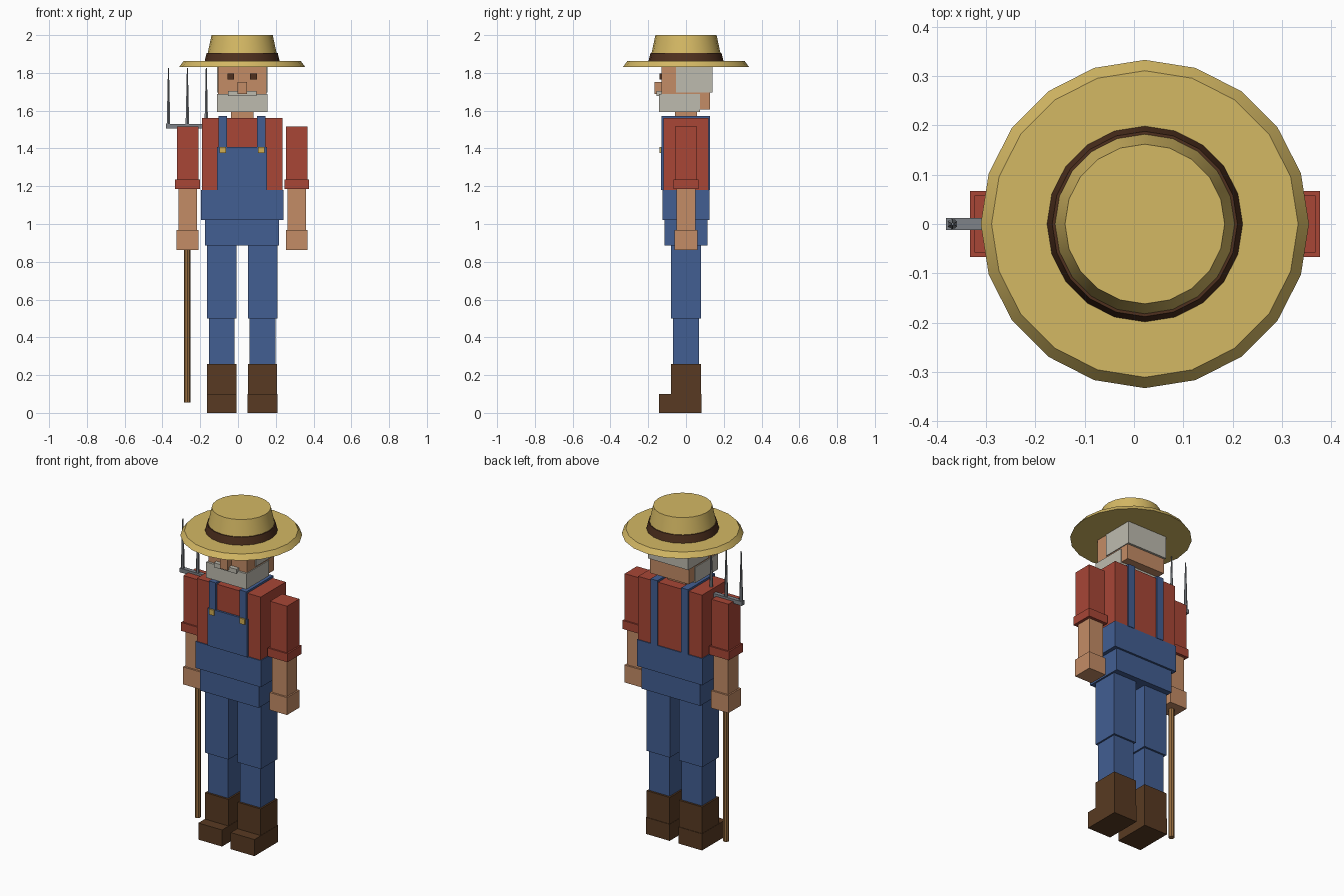
import bpy, math

CX = 0.022  # body centre line


def material(name, rgb):
    lin = [((c / 255 + 0.055) / 1.055) ** 2.4 for c in rgb]
    m = bpy.data.materials.new(name)
    m.diffuse_color = (*lin, 1)
    return m


BLUE = material("denim blue", (66, 94, 146))
RED = material("shirt red", (168, 70, 54))
STRAW = material("straw", (212, 184, 100))
SKIN = material("skin", (196, 140, 102))
BOOT = material("boot brown", (88, 58, 34))
BAND = material("dark brown", (78, 48, 30))
HAIR = material("grey hair", (190, 187, 175))
GOLD = material("brass", (208, 174, 84))
WOOD = material("wood", (152, 110, 64))
METAL = material("steel", (126, 130, 136))


def box(name, mat, x, y, z):
    """Box from (min, max) ranges, x measured from the body centre line."""
    bpy.ops.mesh.primitive_cube_add(
        size=1, location=(CX + sum(x) / 2, sum(y) / 2, sum(z) / 2))
    o = bpy.context.object
    o.name = name
    o.scale = (x[1] - x[0], y[1] - y[0], z[1] - z[0])
    bpy.ops.object.transform_apply(location=False, rotation=False)
    o.data.materials.append(mat)
    return o


def pair(name, mat, cx, w, y, z):
    """Two boxes mirrored about the body centre line."""
    for side, s in (("right", -1), ("left", 1)):
        box(f"{side}_{name}", mat, (s * cx - w / 2, s * cx + w / 2), y, z)


def cone(name, mat, x, z, r1, r2, sides):
    bpy.ops.mesh.primitive_cone_add(
        vertices=sides, radius1=r1, radius2=r2, depth=z[1] - z[0],
        location=(CX + x, 0, sum(z) / 2))
    o = bpy.context.object
    o.name = name
    o.data.materials.append(mat)
    bpy.ops.object.shade_smooth_by_angle(angle=math.radians(30))
    return o


# Boots and legs
pair("boot_shaft", BOOT, 0.108, 0.155, (-0.08, 0.08), (0, 0.26))
pair("boot_foot", BOOT, 0.108, 0.158, (-0.142, 0.083), (0, 0.10))
pair("lower_leg", BLUE, 0.108, 0.136, (-0.068, 0.068), (0.26, 0.5))
pair("upper_leg", BLUE, 0.108, 0.156, (-0.079, 0.079), (0.5, 0.885))

# Dungarees and shirt
box("hips", BLUE, (-0.196, 0.196), (-0.113, 0.113), (0.885, 1.02))
box("waist", BLUE, (-0.218, 0.218), (-0.125, 0.125), (1.02, 1.18))
box("shirt", RED, (-0.213, 0.213), (-0.12, 0.12), (1.18, 1.56))
box("bib", BLUE, (-0.132, 0.132), (-0.132, -0.11), (1.18, 1.407))
pair("front_strap", BLUE, 0.102, 0.045, (-0.131, -0.11), (1.40, 1.572))
pair("shoulder_strap", BLUE, 0.102, 0.045, (-0.131, 0.128), (1.55, 1.572))
pair("back_strap", BLUE, 0.102, 0.045, (0.11, 0.128), (1.18, 1.572))
pair("buckle", GOLD, 0.102, 0.034, (-0.14, -0.13), (1.375, 1.408))

# Arms
pair("sleeve", RED, 0.289, 0.114, (-0.058, 0.058), (1.19, 1.517))
pair("cuff", RED, 0.289, 0.132, (-0.067, 0.067), (1.185, 1.236))
pair("forearm", SKIN, 0.289, 0.098, (-0.049, 0.049), (0.96, 1.19))
pair("hand", SKIN, 0.289, 0.116, (-0.06, 0.06), (0.862, 0.967))

# Head and face
box("neck", SKIN, (-0.06, 0.06), (-0.058, 0.058), (1.55, 1.62))
box("head", SKIN, (-0.129, 0.129), (-0.13, 0.126), (1.605, 1.85))
box("hair", HAIR, (-0.134, 0.134), (-0.052, 0.139), (1.697, 1.845))
box("beard", HAIR, (-0.134, 0.134), (-0.143, 0.074), (1.594, 1.688))
box("moustache", HAIR, (-0.075, 0.075), (-0.155, -0.125), (1.677, 1.704))
box("nose", SKIN, (-0.025, 0.025), (-0.167, -0.125), (1.688, 1.752))
pair("eye", BAND, 0.06, 0.036, (-0.139, -0.129), (1.764, 1.796))

# Straw hat
cone("hat_brim", STRAW, 0, (1.832, 1.862), 0.333, 0.311, 20)
cone("hat_band", BAND, 0, (1.86, 1.906), 0.199, 0.188, 20)
cone("hat_crown", STRAW, 0, (1.86, 2.0), 0.192, 0.162, 20)

# Pitchfork
FORK = -0.290
cone("fork_handle", WOOD, FORK, (0.055, 1.51), 0.017, 0.017, 8)
box("fork_crossbar", METAL, (FORK - 0.113, FORK + 0.113),
    (-0.0125, 0.0125), (1.505, 1.53))
for i in (-1, 0, 1):
    cone("fork_tine", METAL, FORK + 0.1 * i, (1.52, 1.826), 0.011, 0.003, 6)
